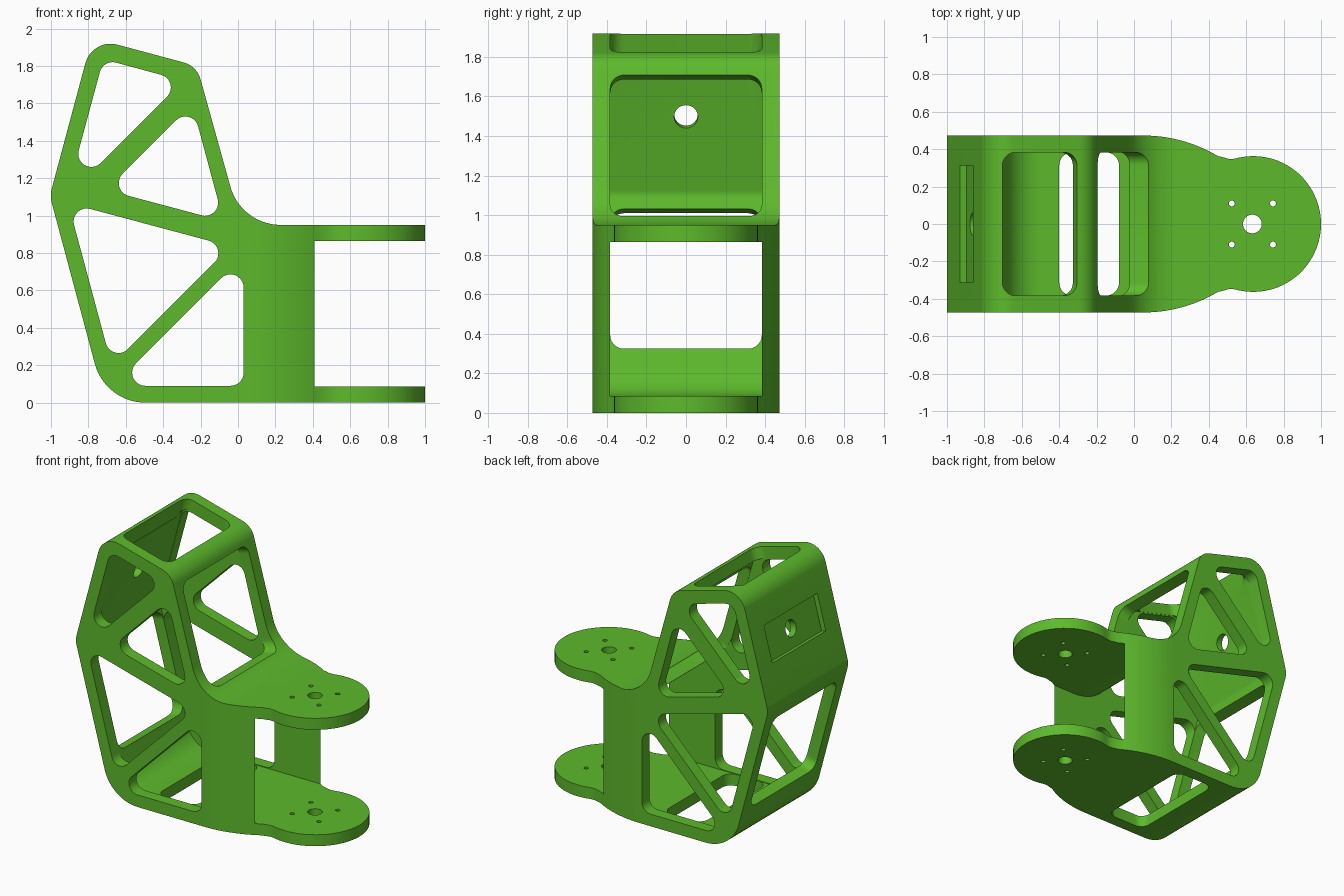
import bpy, bmesh, math
from mathutils import Vector, Matrix

if "Cube" in bpy.data.objects:
    bpy.data.objects.remove(bpy.data.objects["Cube"])

C, S = math.cos(math.radians(15)), math.sin(math.radians(15))
WALL = 0.085
HALF = 0.473          # half width of the bracket
INNER = 0.385         # half width of the cavity


def fillet(corners, n=10):
    """Round each (x, y, radius) corner of a closed polygon."""
    out = []
    for i, (x, y, r) in enumerate(corners):
        p = Vector((x, y))
        if r <= 0:
            out.append(p)
            continue
        a = (Vector(corners[i - 1][:2]) - p).normalized()
        b = (Vector(corners[(i + 1) % len(corners)][:2]) - p).normalized()
        half = a.angle(b) / 2
        c = p + (a + b).normalized() * r / math.sin(half)
        start = p + a * r / math.tan(half) - c
        end = p + b * r / math.tan(half) - c
        sweep = math.atan2(start.x * end.y - start.y * end.x, start.dot(end))
        for k in range(n + 1):
            out.append(c + Matrix.Rotation(sweep * k / n, 2) @ start)
    return out


def inset(corners, t):
    """Offset a counter-clockwise filleted polygon inwards."""
    out = []
    for i, (x, y, r) in enumerate(corners):
        p = Vector((x, y))
        d1 = (p - Vector(corners[i - 1][:2])).normalized()
        d2 = (Vector(corners[(i + 1) % len(corners)][:2]) - p).normalized()
        n1, n2 = Vector((-d1.y, d1.x)), Vector((-d2.y, d2.x))
        q = p + (n1 + n2) * t / (1 + n1.dot(n2))
        convex = d1.x * d2.y - d1.y * d2.x > 0
        out.append((q.x, q.y, 0 if r == 0 else r - t if convex else r + t))
    return out


def prism(name, pts, depth, origin=(0, 0, 0), u=(1, 0, 0), v=(0, 1, 0)):
    """Extrude a 2D outline by +-depth along u x v."""
    o, u, v = Vector(origin), Vector(u), Vector(v)
    w = u.cross(v)
    bm = bmesh.new()
    lo = [bm.verts.new(o + u * p[0] + v * p[1] - w * depth) for p in pts]
    hi = [bm.verts.new(o + u * p[0] + v * p[1] + w * depth) for p in pts]
    bm.faces.new(lo)
    bm.faces.new(hi)
    for i in range(len(pts)):
        bm.faces.new((lo[i - 1], lo[i], hi[i], hi[i - 1]))
    bmesh.ops.recalc_face_normals(bm, faces=bm.faces)
    mesh = bpy.data.meshes.new(name)
    bm.to_mesh(mesh)
    bm.free()
    ob = bpy.data.objects.new(name, mesh)
    bpy.context.collection.objects.link(ob)
    return ob


def side(name, pts, depth):
    return prism(name, pts, depth, u=(1, 0, 0), v=(0, 0, 1))


def rect(a, b, r=0.0):
    return fillet([(-a, -b, r), (a, -b, r), (a, b, r), (-a, b, r)], 8)


def circle(r, n=32):
    return [(r * math.cos(k * math.tau / n), r * math.sin(k * math.tau / n)) for k in range(n)]


def boolean(ob, tool, op='DIFFERENCE'):
    tool.hide_render = True
    m = ob.modifiers.new('bool', 'BOOLEAN')
    m.operation, m.solver, m.object = op, 'EXACT', tool
    bpy.context.view_layer.objects.active = ob
    bpy.ops.object.modifier_apply(modifier=m.name)
    bpy.data.objects.remove(tool)


# Outer body: side profile trimmed by the plan outline
profile = [(-0.71, 0, 0.28), (1.3, 0, 0), (1.3, 0.95, 0), (0.016, 0.95, 0.28),
           (-0.22, 1.80, 0.13), (-0.78, 1.95, 0.14), (-1.006, 1.106, 0.15)]
body = side('bracket_frame', fillet(profile, 14), HALF)

R = 0.78
half = [(-1.2, 0.6), (0.05, 0.6), (0.05, HALF)]
half = [(-1.2, HALF + 0.02), (0.0, HALF + 0.02), (0.05, HALF)]
half += [(0.05 + 0.04 * k, HALF - R + math.sqrt(R * R - (0.04 * k) ** 2)) for k in range(1, 11)]
half += [(0.48, 0.356), (0.505, 0.348)]
half += [(0.637 + 0.363 * math.cos(a), 0.363 * math.sin(a))
         for a in (math.radians(106 - 106 * k / 20) for k in range(20))]
plan = half + [(1.0, 0)] + [(x, -y) for x, y in reversed(half)]
boolean(body, prism('plan_cutter', plan, 3), 'INTERSECT')

# Hollow interior, open towards the two arms
boolean(body, side('cavity_cutter', fillet(inset(profile, WALL), 14), INNER))

# Truss windows through both side walls
windows = [
    [(-0.72, 1.836), (-0.92, 1.095), (-0.294, 1.721)],
    [(-0.703, 1.137), (-0.077, 0.97), (-0.245, 1.595)],
    [(-0.908, 1.067), (-0.675, 0.20), (-0.04, 0.835)],
    [(-0.665, 0.09), (0.03, 0.09), (0.03, 0.785)],
]
for tri in windows:
    boolean(body, side('truss_cutter', fillet([(x, z, 0.07) for x, z in tri]), 0.7))

# Rounded openings in the top, front, lower back and floor panels
Y = (0, 1, 0)
W = INNER - 0.002
openings = [
    ((-0.503, 0, 1.875), (C, 0, -S), 0.205, 0.15),
    ((-0.0885, 0, 1.343), (-S, 0, C), 0.38, 0.2),
    ((-0.886, 0, 0.656), (-S, 0, C), 0.366, 0.15),
    ((-0.24, 0, 0), (1, 0, 0), 0.16, 0.2),
]
for origin, u, length, depth in openings:
    boolean(body, prism('panel_cutter', rect(length, W, 0.07), depth, origin, u, Y))

# Recessed pocket and cable hole in the upper back panel
pocket = (-0.896, 0, 1.52)
boolean(body, prism('pocket_cutter', rect(0.135, 0.313), 0.036, pocket, (S, 0, C), Y))
boolean(body, prism('cable_cutter', circle(0.06), 0.15, pocket, (S, 0, C), Y))

# Pivot and screw holes in both arms
boolean(body, prism('pivot_cutter', circle(0.05), 3, (0.633, 0, 0)))
for dx in (-0.11, 0.11):
    for dy in (-0.11, 0.11):
        boolean(body, prism('screw_cutter', circle(0.016, 16), 3, (0.633 + dx, dy, 0)))

# Green finish, smooth curves with sharp edges
mat = bpy.data.materials.new('green')
mat.diffuse_color = (0.11, 0.49, 0.025, 1)
mat.use_nodes = True
mat.node_tree.nodes["Principled BSDF"].inputs["Base Color"].default_value = mat.diffuse_color
body.data.materials.clear()
body.data.materials.append(mat)
for ob in bpy.context.selected_objects:
    ob.select_set(False)
body.select_set(True)
bpy.context.view_layer.objects.active = body
bpy.ops.object.shade_smooth_by_angle(angle=math.radians(30))
